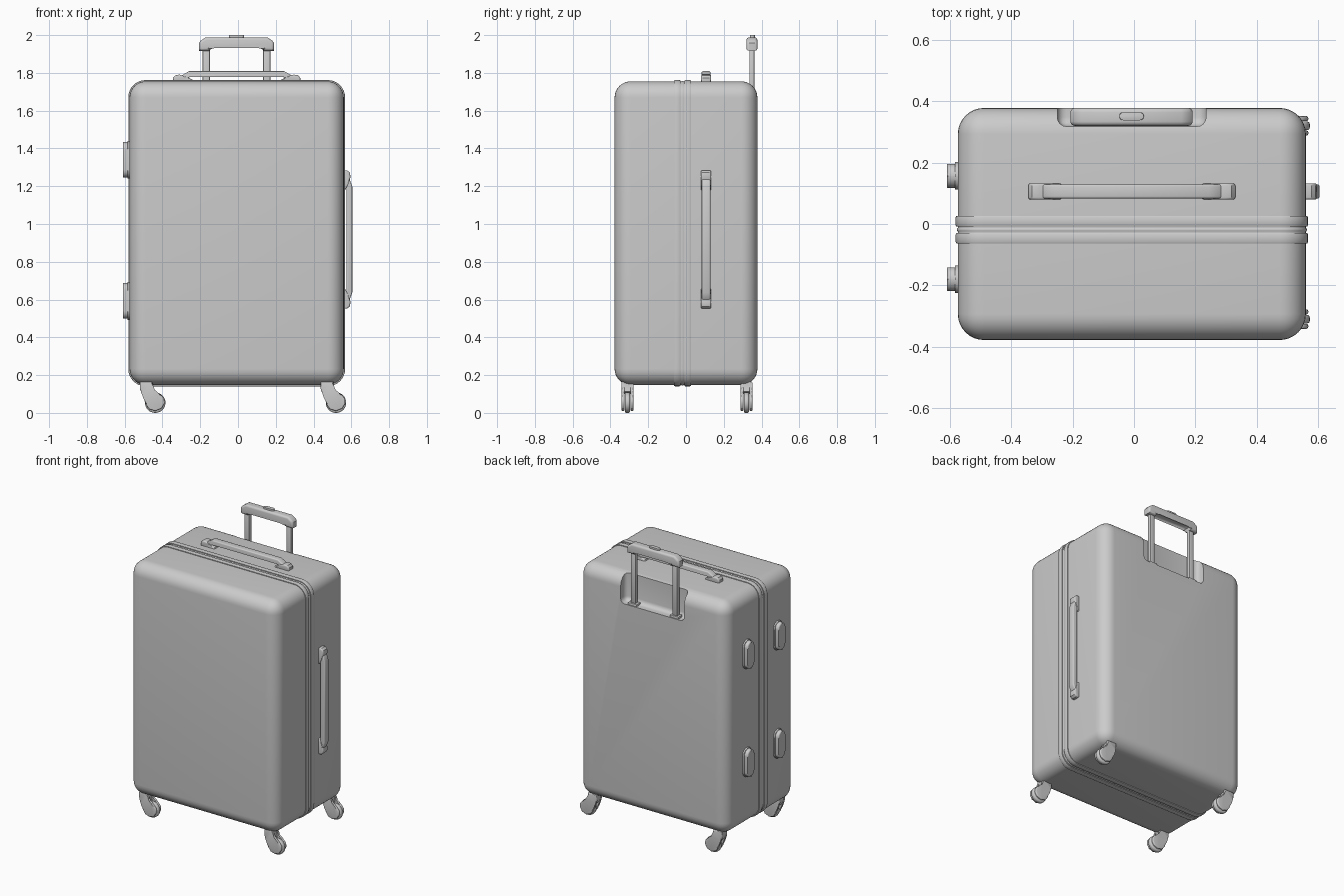
import bpy, bmesh, math
from mathutils import Vector

if "Cube" in bpy.data.objects:
    bpy.data.objects.remove(bpy.data.objects["Cube"])

X, Y, Z = Vector((1, 0, 0)), Vector((0, 1, 0)), Vector((0, 0, 1))
CX = -0.007                      # body centre in x
HW, HD = 0.567, 0.378            # body half width, half depth
Z0, Z1 = 0.148, 1.755            # body bottom, top
ZC = (Z0 + Z1) / 2


def finish(bm, name, angle=35):
    bmesh.ops.recalc_face_normals(bm, faces=bm.faces[:])
    me = bpy.data.meshes.new(name)
    bm.to_mesh(me)
    bm.free()
    ob = bpy.data.objects.new(name, me)
    bpy.context.collection.objects.link(ob)
    smooth(ob, angle)
    return ob


def smooth(ob, angle=35):
    bpy.ops.object.select_all(action='DESELECT')
    ob.select_set(True)
    bpy.context.view_layer.objects.active = ob
    bpy.ops.object.shade_smooth_by_angle(angle=math.radians(angle))


def rounded_rect(w, h, r, n=8):
    pts = []
    for k, (sx, sy) in enumerate([(1, 1), (-1, 1), (-1, -1), (1, -1)]):
        for i in range(n + 1):
            a = math.pi / 2 * (k + i / n)
            pts.append((sx * (w / 2 - r) + r * math.cos(a), sy * (h / 2 - r) + r * math.sin(a)))
    return pts


def prism(name, pts, origin, u, v, thick, bevel=0.0, seg=3):
    """Extrude a 2D profile (u, v) symmetrically along u x v, with rounded rims."""
    bm = bmesh.new()
    o, w = Vector(origin), u.cross(v)
    rings = [[bm.verts.new(o + u * a + v * b + w * t) for a, b in pts] for t in (-thick / 2, thick / 2)]
    bm.faces.new(rings[0])
    bm.faces.new(rings[1])
    n = len(pts)
    for i in range(n):
        j = (i + 1) % n
        bm.faces.new((rings[0][i], rings[0][j], rings[1][j], rings[1][i]))
    if bevel:
        rim = [e for e in bm.edges if any(len(f.verts) == n and n > 4 for f in e.link_faces)]
        bmesh.ops.bevel(bm, geom=rim or bm.edges[:], offset=bevel, segments=seg, profile=0.5,
                        affect='EDGES', clamp_overlap=True)
    return finish(bm, name)


def box(name, lo, hi, bevel=0.0, seg=4):
    bm = bmesh.new()
    bmesh.ops.create_cube(bm, size=1)
    for p in bm.verts:
        p.co = Vector([(a + b) / 2 + c * (b - a) for a, b, c in zip(lo, hi, p.co)])
    if bevel:
        bmesh.ops.bevel(bm, geom=bm.edges[:], offset=bevel, segments=seg, profile=0.5, affect='EDGES')
    return finish(bm, name)


def band(name, y0, y1, rise):
    """Raised strip running round the case."""
    bm = bmesh.new()
    e = 0.004
    rings = []
    for y, d in ((y0, -0.002), (y0, rise - e / 2), (y0 + e, rise), (y1 - e, rise), (y1, rise - e / 2), (y1, -0.002)):
        pts = rounded_rect(2 * (HW + d), Z1 - Z0 + 2 * d, 0.085 + d)
        rings.append([bm.verts.new((CX + a, y, ZC + b)) for a, b in pts])
    n = len(rings[0])
    for r, s in zip(rings, rings[1:]):
        for i in range(n):
            j = (i + 1) % n
            bm.faces.new((r[i], r[j], s[j], s[i]))
    return finish(bm, name, 30)


# case body with the recess for the pull handle
body = box("case_body", (CX - HW, -HD, Z0), (CX + HW, HD, Z1), 0.085, 8)
cutter = box("recess_cutter", (-0.25, 0.318, 1.56), (0.235, 0.6, 1.95), 0.03, 4)
cutter.hide_render = True
mod = body.modifiers.new("recess", 'BOOLEAN')
mod.operation, mod.object, mod.solver = 'DIFFERENCE', cutter, 'EXACT'
bpy.context.view_layer.objects.active = body
bpy.ops.object.modifier_apply(modifier="recess")
bpy.data.objects.remove(cutter)
smooth(body)

# seam bands and zip
band("rear_band", -0.008, 0.026, 0.007)
band("front_band", -0.063, -0.030, 0.007)
band("zip", -0.025, -0.013, 0.003)


# carry handles: a bent bar and two end pads
def carry_handle(name, origin, u, v, half, height):
    b = half - 0.085
    top = [(-half + 0.03, 0.016), (-half + 0.04, 0.028), (-b, height), (b, height),
           (half - 0.04, 0.028), (half - 0.03, 0.016)]
    low = [(half - 0.08, 0.012), (b, height - 0.024), (-b, height - 0.024), (-half + 0.08, 0.012)]
    prism(name + "_bar", top + low, origin, u, v, 0.046, 0.007)
    for s in (-1, 1):
        pad = [(s * a, c) for a, c in ((half, -0.005), (half, 0.018), (half - 0.012, 0.032), (half - 0.035, 0.036),
                                       (half - 0.075, 0.022), (half - 0.105, 0.008), (half - 0.11, -0.005))]
        prism(name + "_pad", pad, origin, u, v, 0.053, 0.008)


carry_handle("top_handle", (CX, 0.106, Z1), X, Z, 0.337, 0.054)
carry_handle("side_handle", (CX + HW, 0.106, 0.918), Z, X, 0.366, 0.045)

# pull handle: rods, sockets, grip and button
for s in (-1, 1):
    x = -0.008 + s * 0.160
    box("pull_rod", (x - 0.019, 0.335, 1.55), (x + 0.019, 0.362, 1.95), 0.005, 2)
    box("rod_socket", (x - 0.034, 0.325, 1.55), (x + 0.034, 0.372, 1.575), 0.006, 2)
half_grip = [(0.198, 1.917), (0.199, 1.958), (0.190, 1.970), (0.163, 1.988)]
inner = [(-0.140, 1.917), (-0.135, 1.938), (-0.120, 1.946)]
grip = half_grip + [(-a, b) for a, b in reversed(half_grip)] + inner + [(-a, b) for a, b in reversed(inner)]
prism("pull_grip", grip, (-0.008, 0.349, 0), X, Z, 0.058, 0.014, 4)
prism("grip_button", rounded_rect(0.08, 0.026, 0.0129), (-0.008, 0.351, 1.99), X, Y, 0.02, 0.004)

# side feet on the left wall: rim plate plus dome
for y in (0.157, -0.18):
    for z in (1.34, 0.593):
        prism("side_foot_rim", rounded_rect(0.09, 0.2, 0.044), (CX - HW, y, z), Y, Z, 0.02, 0.004)
        prism("side_foot_dome", rounded_rect(0.078, 0.188, 0.0385), (CX - HW, y, z), Y, Z, 0.07, 0.028, 6)

# casters: two cheeks, a neck between them and a wheel
cheek = [(-0.037, 0.165), (-0.037, 0.128), (-0.028, 0.105), (-0.012, 0.078), (-0.006, 0.045), (0.012, 0.02),
         (0.045, 0.01), (0.078, 0.023), (0.094, 0.05), (0.092, 0.076), (0.075, 0.097), (0.055, 0.104),
         (0.038, 0.117), (0.031, 0.135), (0.031, 0.165)]
neck = [(-0.034, 0.165), (-0.034, 0.128), (-0.022, 0.1), (0.0, 0.1), (0.034, 0.112), (0.028, 0.135), (0.028, 0.165)]
disc = [(0.054 * math.cos(i * math.pi / 16), 0.054 * math.sin(i * math.pi / 16)) for i in range(32)]
for x in (-0.483, 0.474):
    for y in (-0.310, 0.320):
        for s in (-1, 1):
            prism("caster_cheek", cheek, (x, y + s * 0.0235, 0), X, Z, 0.016, 0.006)
        prism("caster_neck", neck, (x, y, 0), X, Z, 0.034)
        prism("caster_wheel", disc, (x + 0.045, y, 0.054), X, Z, 0.028, 0.009)
